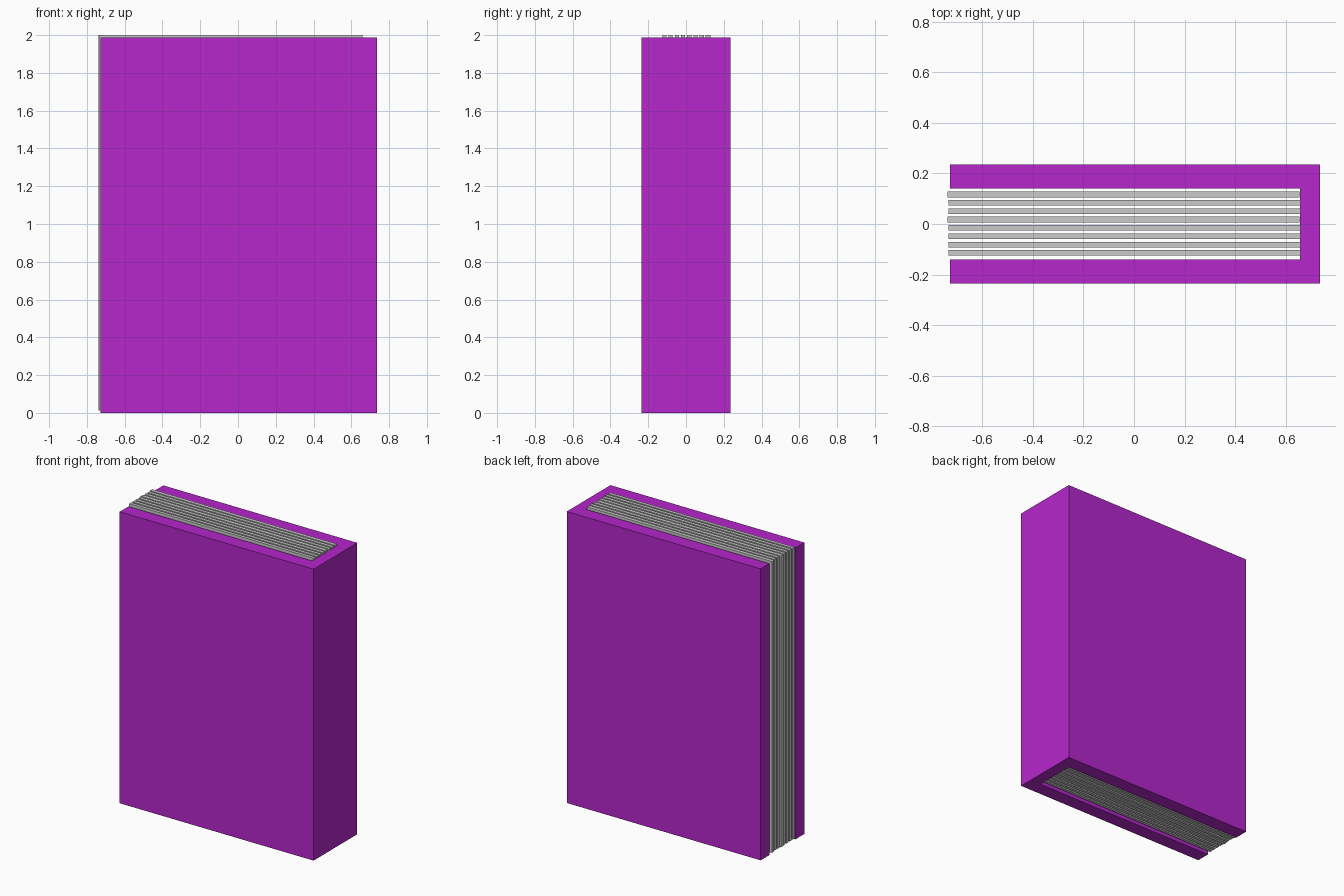
import bpy, bmesh

if "Cube" in bpy.data.objects:
    bpy.data.objects.remove(bpy.data.objects["Cube"])

def extrude_profile(name, pts, z0, z1):
    """Closed xy outline extruded from z0 to z1."""
    bm = bmesh.new()
    face = bm.faces.new([bm.verts.new((x, y, z0)) for x, y in pts])
    top = bmesh.ops.extrude_face_region(bm, geom=[face])["geom"]
    bmesh.ops.translate(bm, vec=(0, 0, z1 - z0),
                        verts=[v for v in top if isinstance(v, bmesh.types.BMVert)])
    bmesh.ops.recalc_face_normals(bm, faces=bm.faces)
    mesh = bpy.data.meshes.new(name)
    bm.to_mesh(mesh)
    bm.free()
    obj = bpy.data.objects.new(name, mesh)
    bpy.context.collection.objects.link(obj)
    return obj

# Cover: two boards joined by a spine on +x
purple = bpy.data.materials.new("cover_purple")
purple.diffuse_color = (0.46, 0.02, 0.6, 1)
purple.use_nodes = True
purple.node_tree.nodes["Principled BSDF"].inputs["Base Color"].default_value = purple.diffuse_color
half = [(-0.728, 0.14), (-0.728, 0.235), (0.735, 0.235)]
inner = (0.656, 0.14)
outline = half + [(x, -y) for x, y in reversed(half)] + [(inner[0], -inner[1]), inner]
cover = extrude_profile("cover", outline, 0.0, 1.988)
cover.data.materials.append(purple)

# Pages: eight thin slabs, two of them slightly thicker and pulled outward
for i in range(8):
    thick = i in (0, 3)
    y = 0.1165 - i * 0.033
    h = 0.0125 if thick else 0.011
    x0, x1 = (-0.738, 0.655) if thick else (-0.733, 0.659)
    extrude_profile(f"page_{i + 1}",
                    [(x0, y - h), (x1, y - h), (x1, y + h), (x0, y + h)],
                    0.013, 2.0)
